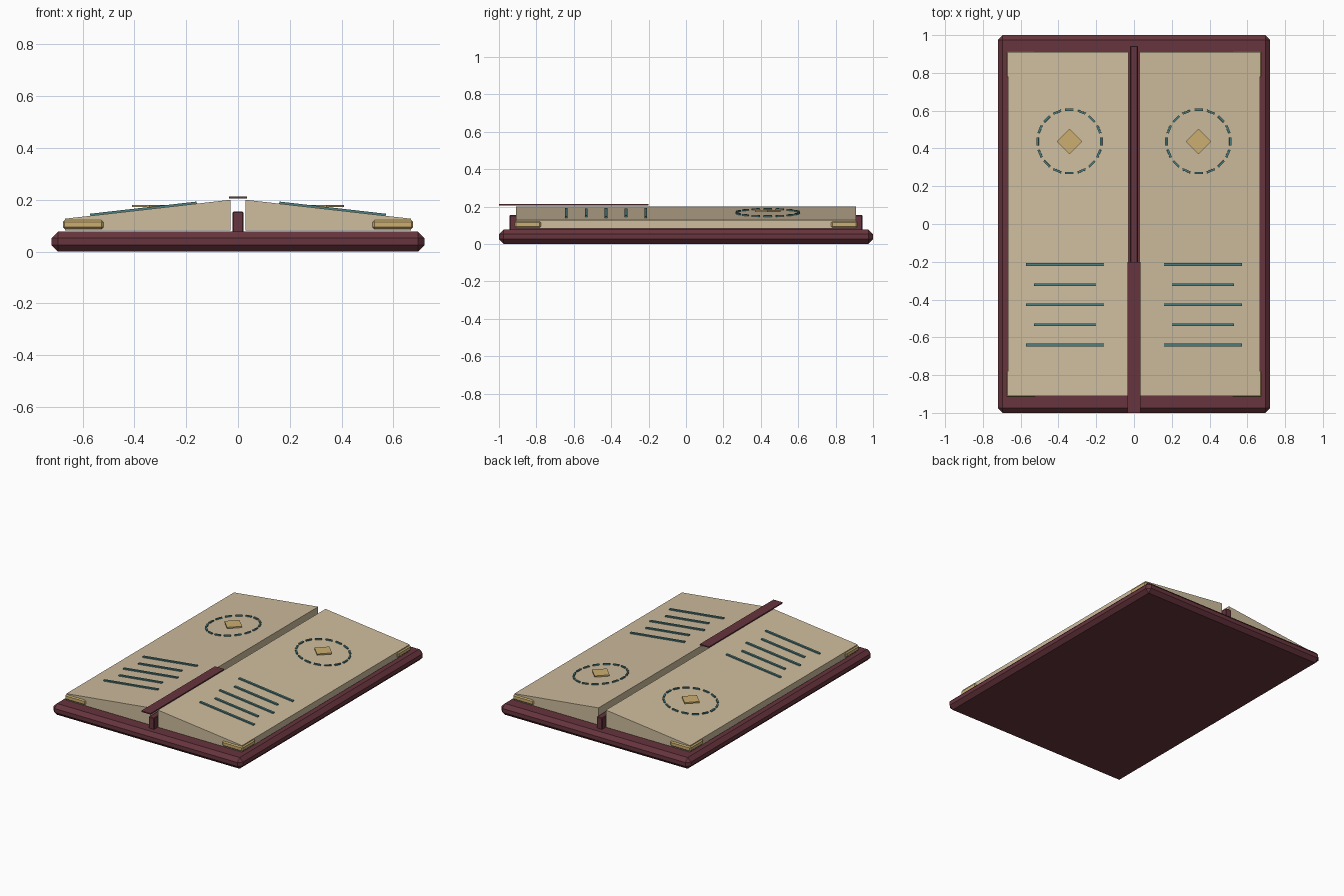
import bpy, bmesh, math
from mathutils import Matrix, Vector

if "Cube" in bpy.data.objects:
    bpy.data.objects.remove(bpy.data.objects["Cube"])


def material(name, rgb):
    m = bpy.data.materials.new(name)
    m.diffuse_color = (*rgb, 1)
    m.use_nodes = True
    m.node_tree.nodes["Principled BSDF"].inputs["Base Color"].default_value = m.diffuse_color
    return m


MAROON = material("maroon leather", (0.135, 0.035, 0.047))
PAPER = material("aged paper", (0.62, 0.51, 0.34))
GOLD = material("dull gold", (0.60, 0.43, 0.165))
TEAL = material("teal ink", (0.075, 0.21, 0.215))

SLOPE = (0.127 - 0.20) / (0.668 - 0.028)


def page_z(x):
    return 0.20 + SLOPE * (abs(x) - 0.028)


def finish(name, bm, mat):
    bmesh.ops.recalc_face_normals(bm, faces=bm.faces[:])
    me = bpy.data.meshes.new(name)
    bm.to_mesh(me)
    bm.free()
    ob = bpy.data.objects.new(name, me)
    me.materials.append(mat)
    bpy.context.collection.objects.link(ob)
    return ob


def add_box(bm, centre, size, rot=Matrix.Identity(4)):
    m = Matrix.Translation(Vector(centre)) @ rot @ Matrix.Diagonal((*size, 1))
    bmesh.ops.create_cube(bm, size=1, matrix=m)


def box(name, centre, size, mat, bevel=0.0, rot=Matrix.Identity(4)):
    bm = bmesh.new()
    add_box(bm, centre, size, rot)
    if bevel:
        bmesh.ops.bevel(bm, geom=bm.edges[:], offset=bevel, segments=1,
                        affect='EDGES', profile=0.5)
    return finish(name, bm, mat)


# Cover, spine and ribbon
box("cover", (0, 0, 0.0385), (1.44, 2.0, 0.077), MAROON, 0.025)
box("spine", (0, 0, 0.112), (0.042, 1.885, 0.085), MAROON, 0.004)
box("ribbon_bookmark", (0, -0.6, 0.209), (0.07, 0.80, 0.008), MAROON)

for s, side in ((-1, "left"), (1, "right")):
    # Sloping page block
    bm = bmesh.new()
    profile = [(0.028, 0.082), (0.668, 0.082), (0.668, 0.127), (0.028, 0.20)]
    face = bm.faces.new([bm.verts.new((s * x, -0.91, z)) for x, z in profile])
    ext = bmesh.ops.extrude_face_region(bm, geom=[face])
    bmesh.ops.translate(bm, vec=(0, 1.82, 0),
                        verts=[v for v in ext["geom"] if isinstance(v, bmesh.types.BMVert)])
    finish(side + "_pages", bm, PAPER)

    # Metal corners
    for t, end in ((-1, "front"), (1, "back")):
        box(f"{side}_{end}_corner", (s * 0.598, t * 0.846, 0.104),
            (0.156, 0.142, 0.034), GOLD, 0.007)

    tilt = Matrix.Rotation(-s * math.atan(SLOPE), 4, 'Y')

    # Lines of writing
    bm = bmesh.new()
    for i in range(5):
        length = 0.33 if i % 2 else 0.414
        add_box(bm, (s * 0.365, -0.215 - 0.1062 * i, page_z(0.365) + 0.004),
                (length, 0.015, 0.008), tilt)
    finish(side + "_writing", bm, TEAL)

    # Dashed ring
    bm = bmesh.new()
    for i in range(16):
        a = math.tau * i / 16
        x = s * 0.342 + 0.168 * math.cos(a)
        add_box(bm, (x, 0.437 + 0.168 * math.sin(a), page_z(x) + 0.004),
                (0.011, 0.044, 0.008), tilt @ Matrix.Rotation(a, 4, 'Z'))
    finish(side + "_ring", bm, TEAL)

    # Diamond emblem
    box(side + "_diamond", (s * 0.342, 0.437, 0.176), (0.095, 0.095, 0.009),
        GOLD, rot=Matrix.Rotation(math.pi / 4, 4, 'Z'))
